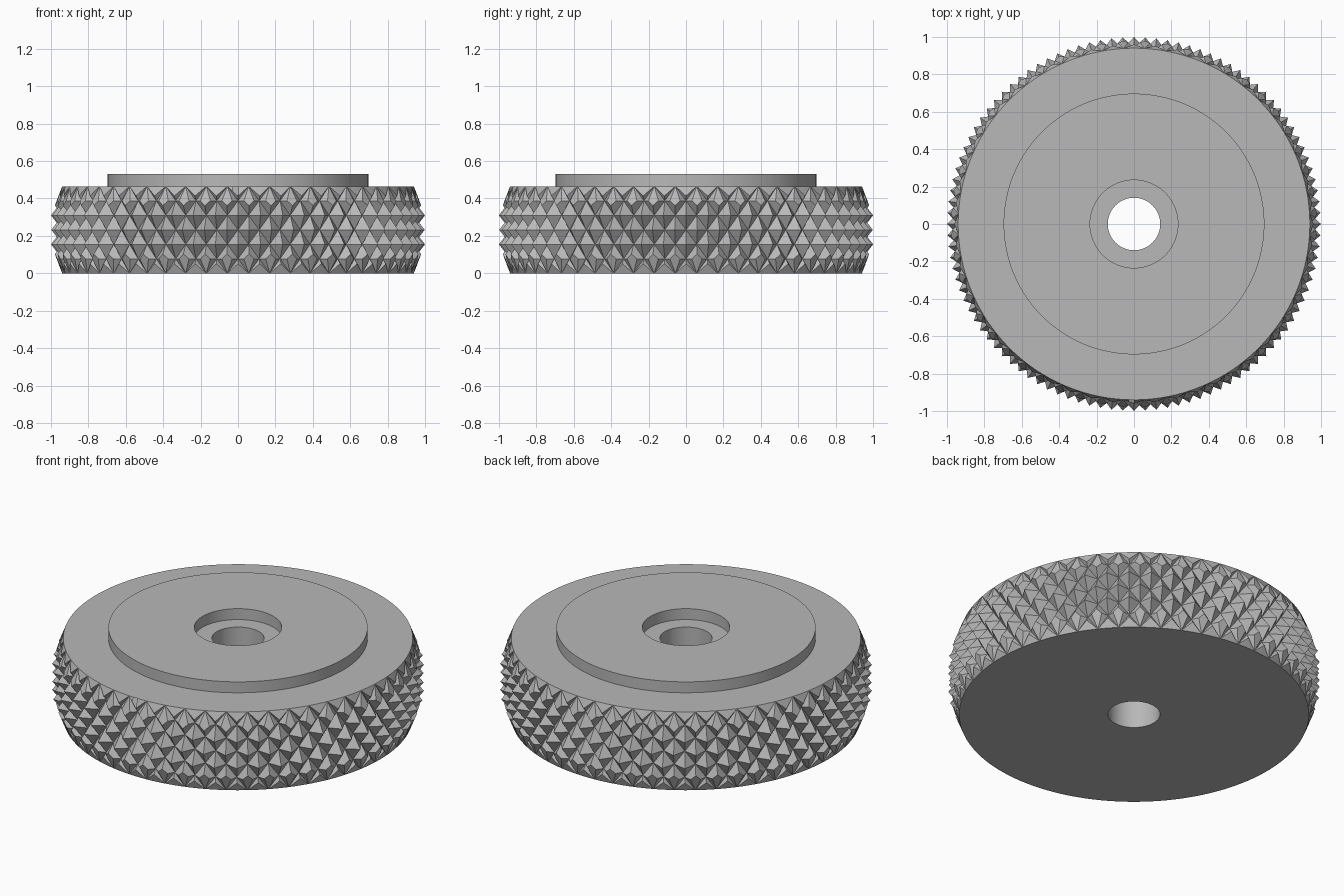
import bpy, bmesh
from math import cos, sin, pi, radians

if "Cube" in bpy.data.objects:
    bpy.data.objects.remove(bpy.data.objects["Cube"], do_unlink=True)

HEIGHT, TOP = 0.465, 0.53           # knurled wheel height, hub top
VALLEY, PEAK = 0.94, 1.0            # knurl radii
TEETH, ROWS = 52, 3                 # knurls around and up
BORE, RECESS, HUB = 0.14, 0.235, 0.697

steel = bpy.data.materials.new("grey_steel")
steel.use_nodes = True
grey = (0.48, 0.48, 0.48, 1)
steel.diffuse_color = grey
steel.node_tree.nodes["Principled BSDF"].inputs["Base Color"].default_value = grey


def make_object(name, bm):
    bmesh.ops.recalc_face_normals(bm, faces=bm.faces)
    mesh = bpy.data.meshes.new(name)
    bm.to_mesh(mesh)
    bm.free()
    mesh.materials.append(steel)
    obj = bpy.data.objects.new(name, mesh)
    bpy.context.collection.objects.link(obj)
    return obj


def lathe(name, profile, sides):
    """Revolve a closed (radius, height) profile around z."""
    bm = bmesh.new()
    rings = [[bm.verts.new((r * cos(2 * pi * i / sides), r * sin(2 * pi * i / sides), z))
              for i in range(sides)] for r, z in profile]
    for a, b in zip(rings, rings[1:] + rings[:1]):
        for i in range(sides):
            j = (i + 1) % sides
            bm.faces.new((a[i], a[j], b[j], b[i]))
    return make_object(name, bm)


def knurl(name):
    """Diamond grid of alternating peaks and valleys, one row past each end."""
    bm = bmesh.new()
    columns, step = TEETH * 2, HEIGHT / (ROWS * 2)
    levels = range(-1, ROWS * 2 + 2)
    rings = []
    for k in levels:
        ring = []
        for i in range(columns):
            r = PEAK if (i + k) % 2 == 0 else VALLEY
            a = pi * i / TEETH
            ring.append(bm.verts.new((r * cos(a), r * sin(a), k * step)))
        rings.append(ring)
    for k, low, high in zip(levels, rings, rings[1:]):
        for i in range(columns):
            j = (i + 1) % columns
            a, b, c, d = low[i], low[j], high[j], high[i]
            # split every cell from valley to valley
            if (i + k) % 2 == 0:
                tris = (a, b, d), (b, c, d)
            else:
                tris = (a, b, c), (a, c, d)
            for tri in tris:
                bm.faces.new(tri)
    bm.faces.new(rings[0])
    bm.faces.new(rings[-1])
    return make_object(name, bm)


def smooth(obj):
    bpy.ops.object.select_all(action='DESELECT')
    obj.select_set(True)
    bpy.context.view_layer.objects.active = obj
    bpy.ops.object.shade_smooth_by_angle(angle=radians(20))


# Knurled wheel: diamond pattern trimmed by a chamfered barrel with a bore
taper = HEIGHT / ROWS
wheel = knurl("knurled_wheel")
barrel = lathe("barrel_cutter", [(BORE, 0), (VALLEY, 0), (PEAK + 0.001, taper),
                                 (PEAK + 0.001, HEIGHT - taper), (VALLEY, HEIGHT),
                                 (BORE, HEIGHT)], TEETH * 4)
barrel.hide_render = True
trim = wheel.modifiers.new("trim", 'BOOLEAN')
trim.operation, trim.solver, trim.object = 'INTERSECT', 'EXACT', barrel
graph = bpy.context.evaluated_depsgraph_get()
wheel.data = bpy.data.meshes.new_from_object(wheel.evaluated_get(graph))
wheel.modifiers.clear()
bpy.data.objects.remove(barrel, do_unlink=True)
smooth(wheel)

# Raised hub with the recess around the bore
hub = lathe("raised_hub", [(RECESS, HEIGHT), (HUB, HEIGHT), (HUB, TOP), (RECESS, TOP)], 160)
smooth(hub)
